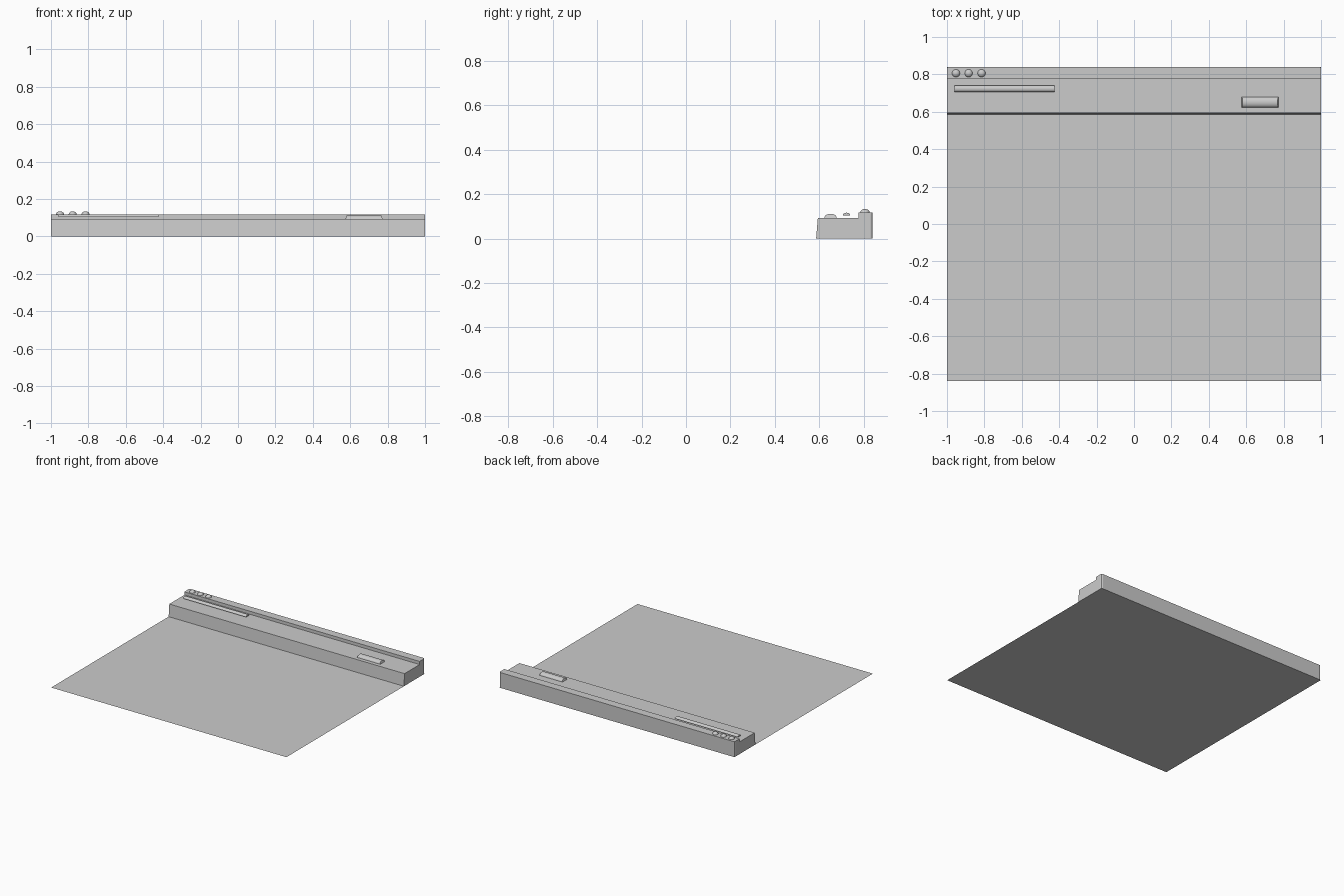
import bpy, bmesh
from math import sin, cos, pi, radians

cube = bpy.data.objects.get("Cube")
if cube:
    bpy.data.objects.remove(cube)

GREY = (0.6, 0.6, 0.6, 1)
mat = bpy.data.materials.new("plain grey")
mat.use_nodes = True
mat.diffuse_color = GREY
mat.node_tree.nodes["Principled BSDF"].inputs["Base Color"].default_value = GREY


def finish(name, bm, smooth=False):
    """Turn a bmesh into a named, coloured object."""
    bmesh.ops.recalc_face_normals(bm, faces=bm.faces)
    mesh = bpy.data.meshes.new(name)
    bm.to_mesh(mesh)
    bm.free()
    mesh.materials.append(mat)
    obj = bpy.data.objects.new(name, mesh)
    bpy.context.collection.objects.link(obj)
    if smooth:
        bpy.ops.object.select_all(action='DESELECT')
        obj.select_set(True)
        bpy.context.view_layer.objects.active = obj
        bpy.ops.object.shade_smooth_by_angle(angle=radians(40))
    return obj


def extrude_profile(profile, x0, x1):
    """Sweep a (y, z) profile along x."""
    bm = bmesh.new()
    face = bm.faces.new([bm.verts.new((x0, y, z)) for y, z in profile])
    geom = bmesh.ops.extrude_face_region(bm, geom=[face])["geom"]
    moved = [g for g in geom if isinstance(g, bmesh.types.BMVert)]
    bmesh.ops.translate(bm, verts=moved, vec=(x1 - x0, 0, 0))
    return bm


def arch(y, z, width, height, steps=10):
    """Half-ellipse profile with a flat underside."""
    return [(y + width / 2 * cos(pi * i / steps), z + height * sin(pi * i / steps))
            for i in range(steps + 1)]


# Flat sheet
FRONT, BACK = -0.84, 0.84
bm = bmesh.new()
bm.faces.new([bm.verts.new((x, y, 0)) for x, y in
              ((-1, FRONT), (1, FRONT), (1, BACK), (-1, BACK))])
finish("base_sheet", bm)

# Stepped housing along the back edge, rear corners slightly clipped
LEDGE, TOP = 0.094, 0.118
bm = extrude_profile([(0.586, 0), (0.594, LEDGE), (0.777, LEDGE),
                      (0.777, TOP), (BACK, TOP), (BACK, 0)], -1, 1)
corners = [e for e in bm.edges if all(v.co.y > BACK - 0.001 for v in e.verts)
           and abs(e.verts[0].co.x - e.verts[1].co.x) < 0.001]
bmesh.ops.bevel(bm, geom=corners, offset=0.01, segments=2, profile=0.5, affect='EDGES')
finish("housing", bm)

# Long half-round bar held just above the ledge
finish("slim_bar", extrude_profile(arch(0.723, 0.104, 0.034, 0.013), -0.96, -0.425), True)

# Pill-shaped push button with sloping ends
bm = extrude_profile(arch(0.651, LEDGE, 0.056, 0.018), 0.563, 0.785)
for v in bm.verts:
    side = 1 if v.co.x > 0.674 else -1
    v.co.x -= side * 0.018 * (v.co.z - LEDGE) / 0.018
    v.co.x -= side * 0.012 * (abs(v.co.y - 0.651) / 0.028) ** 4
finish("push_button", bm, True)

# Row of three domed knobs
for i, x in enumerate((-0.952, -0.884, -0.815)):
    bm = bmesh.new()
    bmesh.ops.create_uvsphere(bm, u_segments=20, v_segments=10, radius=0.021)
    bmesh.ops.bisect_plane(bm, geom=bm.verts[:] + bm.edges[:] + bm.faces[:],
                           plane_co=(0, 0, 0), plane_no=(0, 0, 1), clear_inner=True)
    bmesh.ops.scale(bm, verts=bm.verts, vec=(1, 1, 0.75))
    bmesh.ops.translate(bm, verts=bm.verts, vec=(x, 0.806, TOP))
    finish(f"knob_{i + 1}", bm, True)
